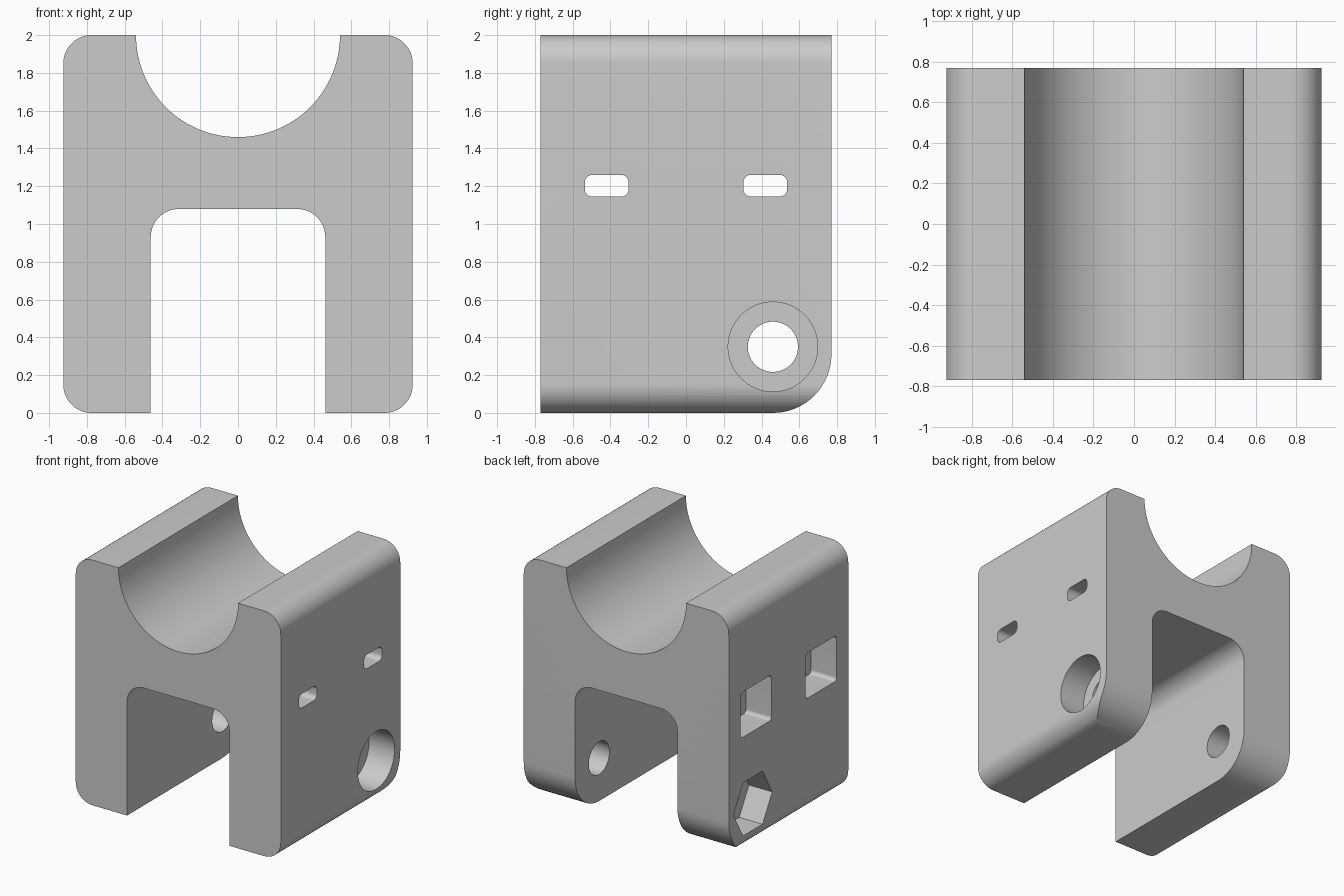
import bpy
import bmesh
from math import sin, cos, pi, radians
from mathutils import Vector

cube = bpy.data.objects.get("Cube")
if cube:
    bpy.data.objects.remove(cube, do_unlink=True)

W, D, H = 0.925, 0.77, 2.0      # half width, half depth, height
HOLE = (0.46, 0.35)             # bolt axis in y, z
WALL = 0.23                     # recess depth

grey = bpy.data.materials.new("plain grey")
grey.use_nodes = True
grey.diffuse_color = (0.6, 0.6, 0.6, 1)
grey.node_tree.nodes["Principled BSDF"].inputs["Base Color"].default_value = grey.diffuse_color


def arc(cx, cy, r, a0, a1, n=16):
    return [(cx + r * cos(radians(a0 + (a1 - a0) * i / n)),
             cy + r * sin(radians(a0 + (a1 - a0) * i / n))) for i in range(n + 1)]


def circle(cx, cy, r, n=64):
    return arc(cx, cy, r, 0, 360, n)[:-1]


def rounded(x0, x1, y0, y1, radii):
    """Rectangle outline; radii run top right, top left, bottom left, bottom right."""
    corners = [(x1, y1, -1, -1), (x0, y1, 1, -1), (x0, y0, 1, 1), (x1, y0, -1, 1)]
    pts = []
    for i, ((x, y, sx, sy), r) in enumerate(zip(corners, radii)):
        pts += arc(x + sx * r, y + sy * r, r, 90 * i, 90 * i + 90) if r else [(x, y)]
    return pts


def prism(name, outline, lo, hi, axis):
    """Extrude an outline along x (outline in y, z) or along y (outline in x, z)."""
    bm = bmesh.new()
    put = (lambda a, b: (lo, a, b)) if axis == "x" else (lambda a, b: (a, lo, b))
    step = Vector((hi - lo, 0, 0)) if axis == "x" else Vector((0, hi - lo, 0))
    face = bm.faces.new([bm.verts.new(put(a, b)) for a, b in outline])
    out = bmesh.ops.extrude_face_region(bm, geom=[face], use_keep_orig=True)
    bmesh.ops.translate(bm, vec=step, verts=[v for v in out["geom"] if isinstance(v, bmesh.types.BMVert)])
    bmesh.ops.recalc_face_normals(bm, faces=bm.faces)
    mesh = bpy.data.meshes.new(name)
    bm.to_mesh(mesh)
    bm.free()
    mesh.materials.append(grey)
    ob = bpy.data.objects.new(name, mesh)
    bpy.context.collection.objects.link(ob)
    return ob


def combine(ob, tool, operation="DIFFERENCE"):
    mod = ob.modifiers.new("cut", "BOOLEAN")
    mod.operation, mod.solver, mod.object = operation, "EXACT", tool
    bpy.context.view_layer.update()
    mesh = bpy.data.meshes.new_from_object(ob.evaluated_get(bpy.context.evaluated_depsgraph_get()))
    ob.modifiers.clear()
    ob.data = mesh
    bpy.data.objects.remove(tool, do_unlink=True)


# Front profile: rounded block with two legs and a round cradle on top
r, leg, roof, cradle = 0.15, 0.462, 1.08, 0.54
profile = (arc(0, H, cradle, 180, 360, 64)
           + arc(W - r, H - r, r, 90, 0) + arc(W - r, r, r, 0, -90)
           + [(leg, 0)] + arc(leg - r, roof - r, r, 0, 90)
           + arc(r - leg, roof - r, r, 90, 180) + [(-leg, 0)]
           + arc(r - W, r, r, 270, 180) + arc(r - W, H - r, r, 180, 90))
body = prism("cradle_bracket", profile, -D, D, "y")

# Rounded lower back corner on both legs
side = rounded(-D, D, 0, H, (0, 0, 0, 0.31))
side = [(y - 0.5 if y < -0.7 else y, z + 0.5 if z > 1.9 else z) for y, z in side]
combine(body, prism("corner_tool", side, -W - 0.5, W + 0.5, "x"), "INTERSECT")

# Bolt hole, round recess on the left leg, hexagonal recess on the right leg
combine(body, prism("bolt_tool", circle(*HOLE, 0.133), -1.2, 1.2, "x"))
combine(body, prism("round_recess_tool", circle(*HOLE, 0.237), W - WALL, 1.2, "x"))
combine(body, prism("hex_recess_tool", circle(*HOLE, 0.25, 6), -1.2, WALL - W - 0.02, "x"))

# Strap slots with wider pockets on the right side
for y in (-0.42, 0.42):
    slot = rounded(y - 0.116, y + 0.116, 1.145, 1.26, [0.04] * 4)
    combine(body, prism("slot_tool", slot, -1.2, 1.2, "x"))
    pocket = rounded(y - 0.2, y + 0.2, 0.94, 1.31, [0.03] * 4)
    combine(body, prism("pocket_tool", pocket, -1.2, WALL - W, "x"))

bpy.ops.object.select_all(action="DESELECT")
body.select_set(True)
bpy.context.view_layer.objects.active = body
bpy.ops.object.shade_smooth_by_angle(angle=radians(30))
